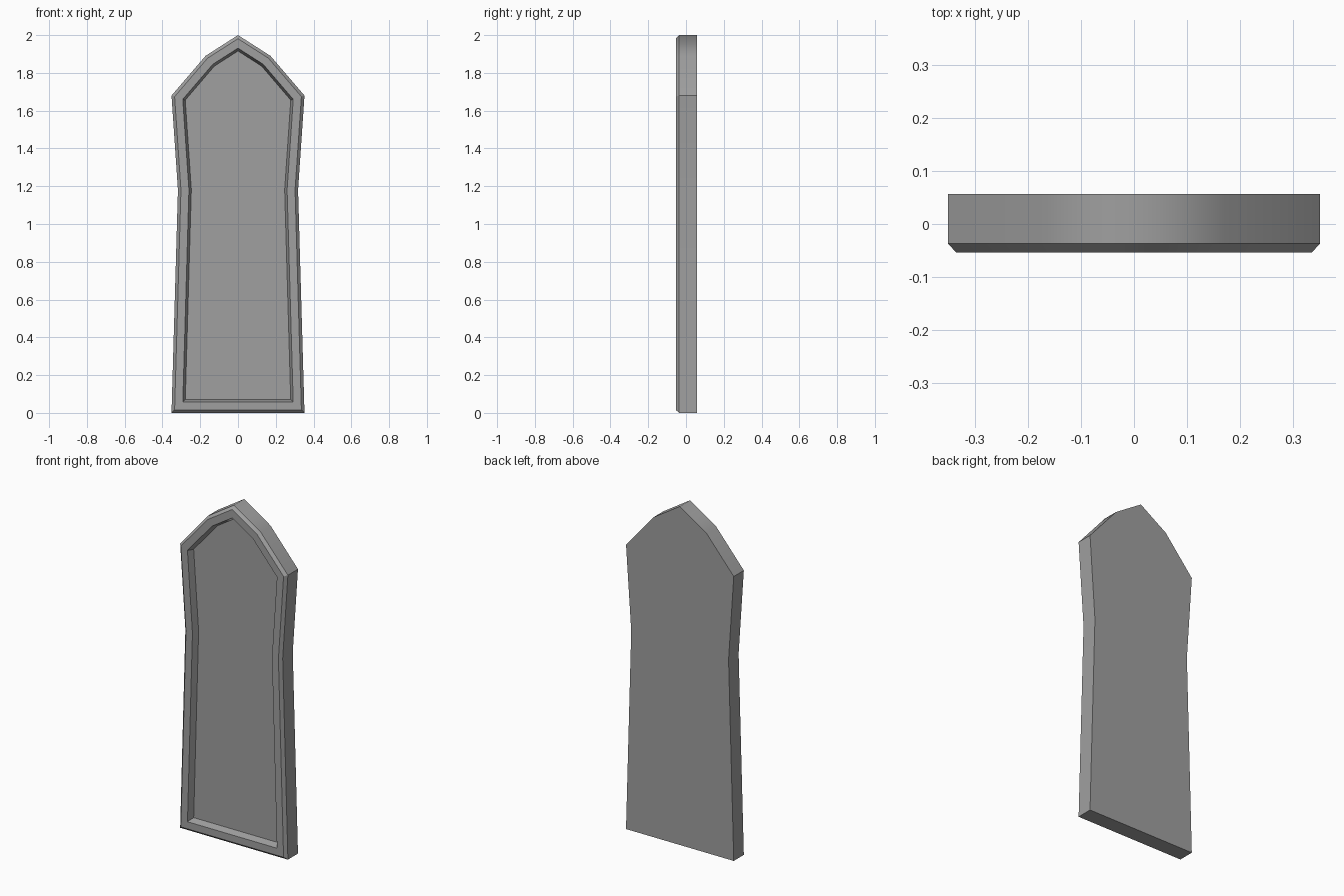
import bpy, bmesh
from mathutils import Vector

cube = bpy.data.objects.get("Cube")
if cube:
    bpy.data.objects.remove(cube, do_unlink=True)

# Half outline: base corner, waist, arch spring, arch shoulder, apex
half = [(0.352, 0), (0.318, 1.18), (0.352, 1.68), (0.172, 1.89), (0, 2)]
outline = [Vector(p) for p in half] + [Vector((-x, z)) for x, z in half[-2::-1]]
COUNT = len(outline)
SPRING = (2, 6)
BASE = (0, COUNT - 1)


def inset(distance):
    """Outline moved inward by an even, mitred distance."""
    points = []
    for i, p in enumerate(outline):
        a = (p - outline[i - 1]).normalized()
        b = (outline[(i + 1) % COUNT] - p).normalized()
        na, nb = Vector((-a.y, a.x)), Vector((-b.y, b.x))
        points.append(p + (na + nb) * distance / (1 + na.dot(nb)))
    return points


# Rings from the back, round the chamfered rim, to the recessed panel
rings = [(0, 0.057), (0, -0.037), (0.016, -0.054), (0.058, -0.054), (0.071, -0.015)]
bm = bmesh.new()
loops = [[bm.verts.new((p.x, y, p.y)) for p in inset(d)] for d, y in rings]
bm.faces.new(loops[0])
bm.faces.new(loops[-1])
smooth_edges = []
for low, high in zip(loops, loops[1:]):
    for i in range(COUNT):
        j = (i + 1) % COUNT
        bm.faces.new((low[i], low[j], high[j], high[i]))
    for i in range(COUNT):
        if i not in SPRING + BASE:
            smooth_edges.append(bm.edges.get((low[i], high[i])))
bmesh.ops.recalc_face_normals(bm, faces=bm.faces)

# Soft shading round the arch and waist, crisp edges elsewhere
for face in bm.faces:
    face.smooth = True
for edge in bm.edges:
    edge.smooth = edge in smooth_edges

mesh = bpy.data.meshes.new("arched_panel")
bm.to_mesh(mesh)
bm.free()
panel = bpy.data.objects.new("arched_panel", mesh)
bpy.context.collection.objects.link(panel)

# Plain grey stone
grey = (0.35, 0.35, 0.35, 1)
stone = bpy.data.materials.new("stone_grey")
stone.use_nodes = True
stone.diffuse_color = grey
stone.node_tree.nodes["Principled BSDF"].inputs["Base Color"].default_value = grey
mesh.materials.append(stone)
